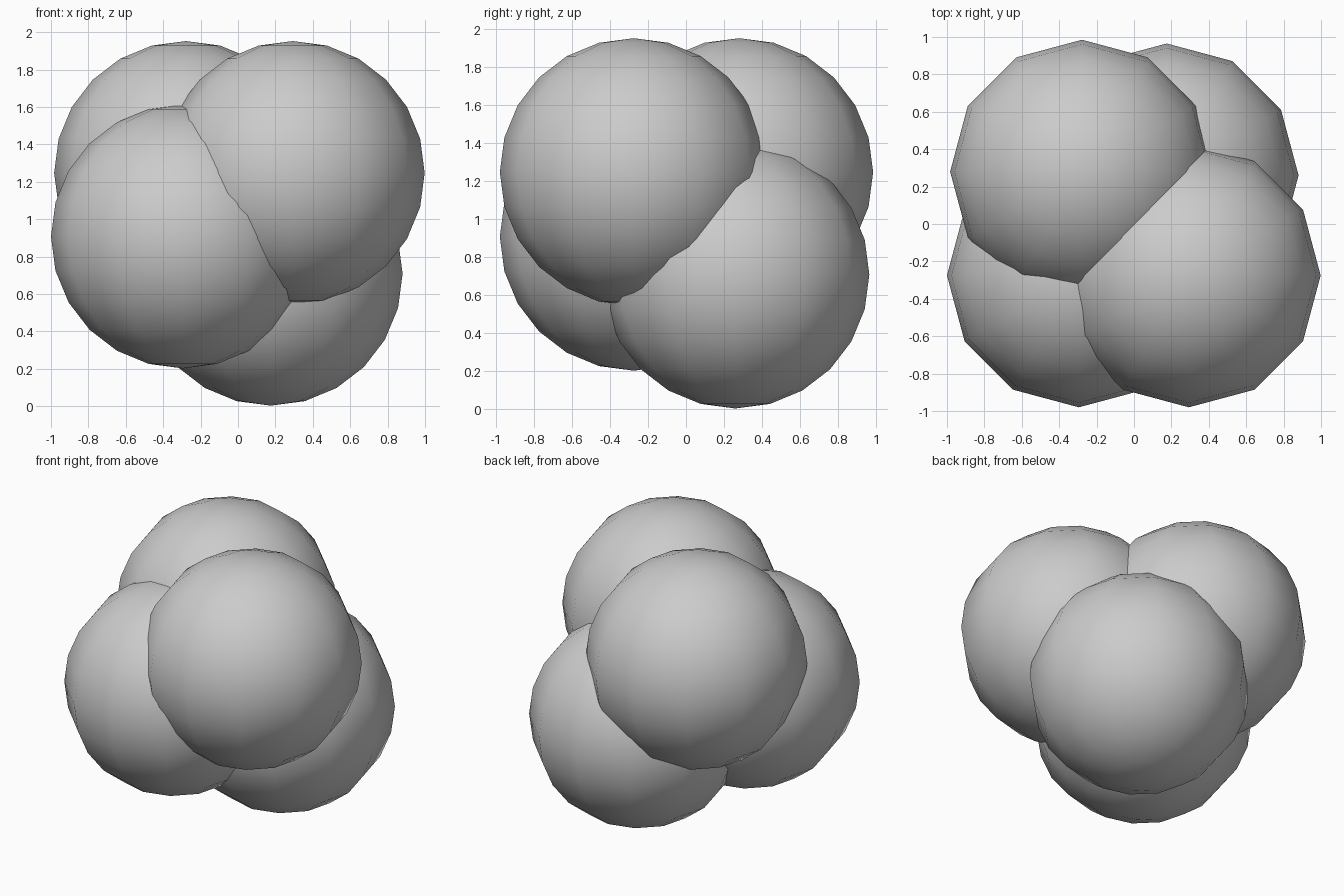
import bpy

if "Cube" in bpy.data.objects:
    bpy.data.objects.remove(bpy.data.objects["Cube"])

R = 0.705

# Four overlapping low-sided balls in a tetrahedral cluster
balls = {
    "ball_upper_front_right": (0.293, -0.275, 1.247),
    "ball_upper_back_left": (-0.278, 0.28, 1.247),
    "ball_lower_front_left": (-0.295, -0.275, 0.907),
    "ball_lower_back_right": (0.175, 0.26, 0.708),
}

for name, centre in balls.items():
    bpy.ops.mesh.primitive_uv_sphere_add(segments=12, ring_count=12,
                                         radius=R, location=centre)
    ball = bpy.context.object
    ball.name = name
    bpy.ops.object.shade_smooth()
